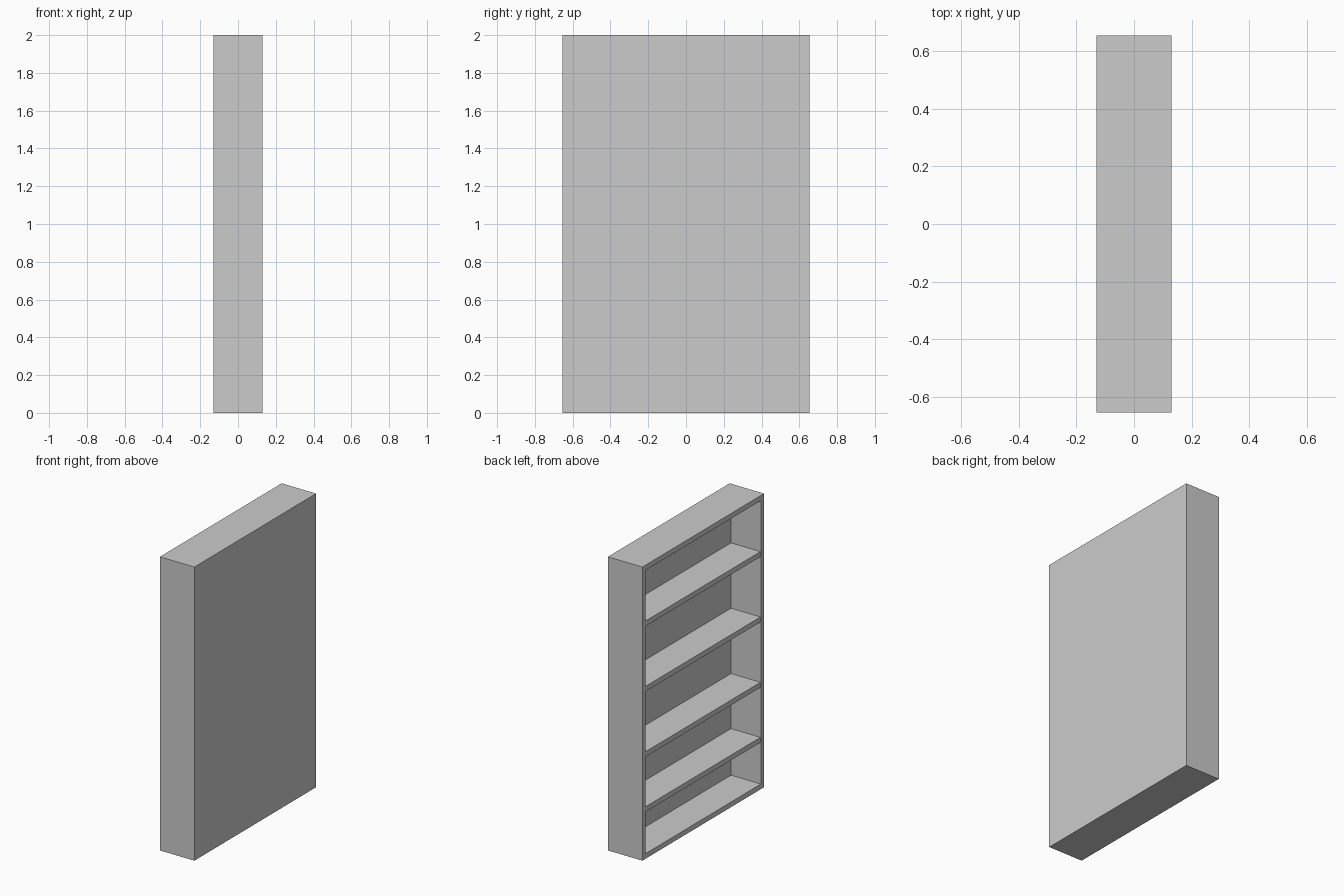
import bpy

if "Cube" in bpy.data.objects:
    bpy.data.objects.remove(bpy.data.objects["Cube"])

W, D, H, T = 1.31, 0.26, 2.0, 0.035   # width (y), depth (x), height, board thickness


def board(name, x0, x1, y0, y1, z0, z1):
    bpy.ops.mesh.primitive_cube_add(
        size=1, location=((x0 + x1) / 2, (y0 + y1) / 2, (z0 + z1) / 2))
    ob = bpy.context.object
    ob.name = name
    ob.scale = (x1 - x0, y1 - y0, z1 - z0)
    bpy.ops.object.transform_apply(location=False, rotation=False, scale=True)
    return ob


hx, hy = D / 2, W / 2

# side panels
board("side_panel_near", -hx, hx, -hy, -hy + T, 0, H)
board("side_panel_far", -hx, hx, hy - T, hy, 0, H)

# top and bottom boards
board("top_board", -hx, hx, -hy + T, hy - T, H - T, H)
board("bottom_board", -hx, hx, -hy + T, hy - T, 0, T)

# back panel, flush with the +x side
board("back_panel", hx - T, hx, -hy + T, hy - T, T, H - T)

# shelves, spaced closer toward the bottom
for i, top in enumerate((0.352, 0.727, 1.172, 1.617)):
    board(f"shelf_{i + 1}", -hx + 0.003, hx - T, -hy + T, hy - T, top - T, top)
